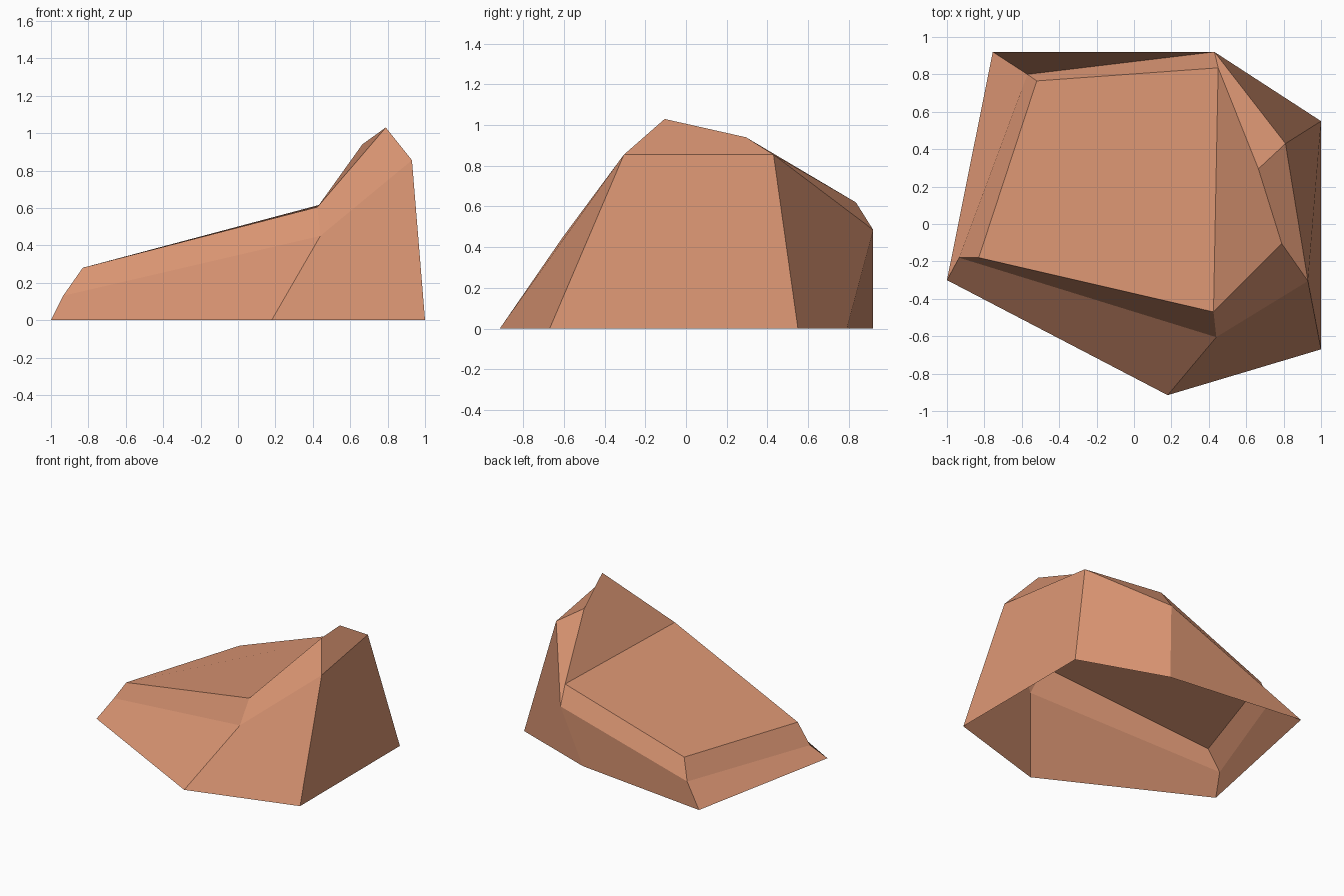
import bpy, bmesh

if "Cube" in bpy.data.objects:
    bpy.data.objects.remove(bpy.data.objects["Cube"])

# Corner points of the faceted boulder, grouped by level
POINTS = {
    # ground outline
    "left": (-1, -.30, 0), "front": (.18, -.915, 0), "right_front": (1, -.67, 0),
    "right_back": (1, .55, 0), "back": (.33, .79, 0), "left_back": (-.755, .92, 0),
    # shoulder
    "s_left": (-.935, -.18, .13), "s_front": (.44, -.605, .45),
    "s_back": (.43, .92, .485), "s_left_back": (-.57, .80, .125),
    # sloping top, inside the chamfer
    "t_left": (-.83, -.18, .28), "t_front": (.425, -.47, .605),
    "t_back": (.45, .835, .62), "t_left_back": (-.52, .765, .287),
    # raised ridge
    "r_peak": (.79, -.105, 1.03), "r_back": (.665, .295, .94),
    "r_low_back": (.81, .43, .855), "r_low_front": (.93, -.305, .855),
}

# Facets, wound outwards; the underside is open
FACETS = [
    # lower sides
    "left front s_front s_left",
    "left s_left s_left_back left_back",
    "front right_front r_low_front s_front",
    "right_back r_low_back r_low_front right_front",
    "right_back back s_back r_low_back",
    "left_back s_left_back s_back back",
    # chamfer round the sloping top
    "s_left s_front t_front t_left",
    "s_left_back s_left t_left t_left_back",
    "s_back s_left_back t_left_back t_back",
    # sloping top
    "t_left t_front t_back t_left_back",
    # ridge
    "s_front r_low_front r_peak t_front",
    "r_low_back s_back t_back r_back",
    "t_front r_peak r_back t_back",
    "r_low_front r_low_back r_back r_peak",
]

bm = bmesh.new()
verts = {name: bm.verts.new(co) for name, co in POINTS.items()}
for facet in FACETS:
    bm.faces.new([verts[n] for n in facet.split()])
mesh = bpy.data.meshes.new("boulder")
bm.to_mesh(mesh)
bm.free()

clay = bpy.data.materials.new("clay_orange")
clay.diffuse_color = (.70, .30, .17, 1)
clay.use_nodes = True
clay.node_tree.nodes["Principled BSDF"].inputs["Base Color"].default_value = clay.diffuse_color
mesh.materials.append(clay)
bpy.context.collection.objects.link(bpy.data.objects.new("boulder", mesh))
